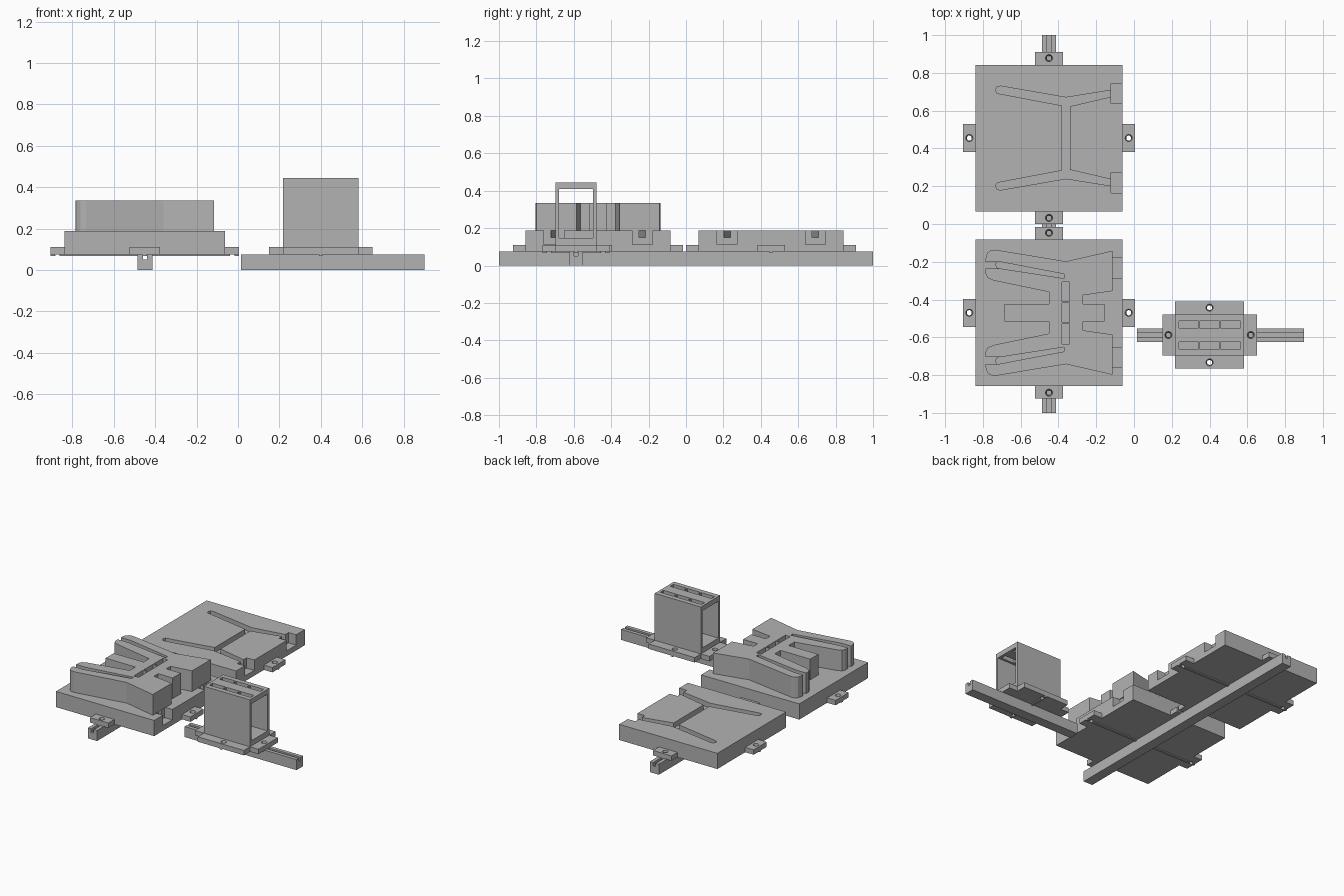
import bpy, bmesh

cube = bpy.data.objects.get("Cube")
if cube:
    bpy.data.objects.remove(cube, do_unlink=True)

grey = bpy.data.materials.new("plain grey")
grey.use_nodes = True
COLOR = (0.45, 0.45, 0.45, 1)
grey.diffuse_color = COLOR
grey.node_tree.nodes["Principled BSDF"].inputs["Base Color"].default_value = COLOR


def finish(name, bm):
    bmesh.ops.recalc_face_normals(bm, faces=bm.faces)
    mesh = bpy.data.meshes.new(name)
    bm.to_mesh(mesh)
    bm.free()
    mesh.materials.append(grey)
    ob = bpy.data.objects.new(name, mesh)
    bpy.context.collection.objects.link(ob)
    return ob


def prism(name, pts, z0, z1):
    bm = bmesh.new()
    face = bm.faces.new([bm.verts.new((x, y, z0)) for x, y in pts])
    top = bmesh.ops.extrude_face_region(bm, geom=[face])["geom"]
    verts = [v for v in top if isinstance(v, bmesh.types.BMVert)]
    bmesh.ops.translate(bm, vec=(0, 0, z1 - z0), verts=verts)
    return finish(name, bm)


def box(name, x0, x1, y0, y1, z0, z1):
    return prism(name, [(x0, y0), (x1, y0), (x1, y1), (x0, y1)], z0, z1)


def mirrored(half, cy):
    """Closed outline from its upper half, mirrored across y = cy."""
    return [(x, cy + v) for x, v in half] + [(x, cy - v) for x, v in reversed(half)]


def screw_hole(x, y):
    bm = bmesh.new()
    bmesh.ops.create_cone(bm, cap_ends=True, segments=24, radius1=0.011, radius2=0.021, depth=0.07)
    bmesh.ops.translate(bm, vec=(x, y, 0.09), verts=bm.verts)
    return finish("hole_cutter", bm)


def cut(ob, cutters):
    for c in cutters:
        mod = ob.modifiers.new("cut", "BOOLEAN")
        mod.operation = "DIFFERENCE"
        mod.solver = "EXACT"
        mod.object = c
    bpy.context.view_layer.update()
    graph = bpy.context.evaluated_depsgraph_get()
    mesh = bpy.data.meshes.new_from_object(ob.evaluated_get(graph))
    ob.modifiers.clear()
    ob.data = mesh
    for c in cutters:
        bpy.data.objects.remove(c, do_unlink=True)


RAIL_TOP, TAB_TOP, PLATE_TOP, BLOCK_TOP = 0.075, 0.11, 0.187, 0.335
GROOVE_Z = 0.15
CX = -0.45

# Slotted rails
long_rail = box("long_rail", CX - 0.036, CX + 0.036, -1, 1, 0, RAIL_TOP)
cut(long_rail, [box("slot", CX - 0.01, CX + 0.01, -1.1, 1.1, 0.05, 0.1)])
BY = -0.588
short_rail = box("short_rail", 0.015, 0.9, BY - 0.036, BY + 0.036, 0, RAIL_TOP)
cut(short_rail, [box("slot", 0, 1, BY - 0.01, BY + 0.01, 0.05, 0.1)])


def screw_tab(name, x0, x1, y0, y1, hx, hy):
    tab = box(name, x0, x1, y0, y1, RAIL_TOP, TAB_TOP)
    cut(tab, [screw_hole(hx, hy)])


def keys(name, x0, x1, y0, y1, cx, cy, holes):
    """Crossed guide ridges under a plate."""
    for axis, lim in (("x", (x0, x1, cy - 0.008, cy + 0.008)),
                      ("y", (cx - 0.008, cx + 0.008, y0, y1))):
        ridge = box(f"{name}_ridge_{axis}", *lim, 0.068, RAIL_TOP)
        cut(ridge, [screw_hole(*h) for h in holes])


# Y-ended groove, upper half
GROOVE = [(-0.339, 0.168), (-0.11, 0.221), (-0.11, 0.255), (-0.36, 0.215), (-0.705, 0.275),
          (-0.725, 0.272), (-0.733, 0.255), (-0.725, 0.237), (-0.382, 0.172)]


def mould_plate(name, cy):
    x0, x1, h = -0.838, -0.062, 0.388
    plate = box(name, x0, x1, cy - h, cy + h, RAIL_TOP, PLATE_TOP)
    cutters = [prism("groove", mirrored(GROOVE, cy), GROOVE_Z, 0.25)]
    for s in (-1, 1):
        a, b = sorted((cy + s * 0.183, cy + s * 0.29))
        cutters.append(box("pocket", -0.122, 0, a, b, 0.113, 0.25))
    cut(plate, cutters)
    # Screw tabs on all four sides
    holes = [(CX, cy + 0.423), (CX, cy - 0.423), (-0.872, cy), (-0.028, cy)]
    screw_tab(name + "_back_tab", CX - 0.073, CX + 0.073, cy + h, cy + 0.455, *holes[0])
    screw_tab(name + "_front_tab", CX - 0.073, CX + 0.073, cy - 0.455, cy - h, *holes[1])
    screw_tab(name + "_right_tab", -0.905, x0, cy - 0.074, cy + 0.074, *holes[2])
    screw_tab(name + "_left_tab", x1, 0.005, cy - 0.074, cy + 0.074, *holes[3])
    keys(name, -0.905, 0.005, cy - 0.455, cy + 0.455, CX, cy, holes)


FY = -0.47
mould_plate("front_plate", FY)
mould_plate("back_plate", 0.455)

# Raised block with fingers, slits in its arms and cells in its spine
BLOCK = [(-0.155, 0.046), (-0.27, 0.046), (-0.27, 0.093), (-0.115, 0.115), (-0.115, 0.328),
         (-0.36, 0.272), (-0.735, 0.334), (-0.76, 0.33), (-0.778, 0.315), (-0.785, 0.29),
         (-0.785, 0.205), (-0.774, 0.184), (-0.74, 0.17), (-0.45, 0.11), (-0.45, 0.046),
         (-0.685, 0.046)]
SLIT = [(-0.85, 0.27), (-0.71, 0.27), (-0.37, 0.205), (-0.37, 0.182), (-0.71, 0.235), (-0.85, 0.235)]
block = prism("raised_block", mirrored(BLOCK, FY), PLATE_TOP, BLOCK_TOP)
cutters = [prism("slit", [(x, FY + s * v) for x, v in SLIT], 0.1, 0.4) for s in (-1, 1)]
for i in (-1, 0, 1):
    y = FY + i * 0.112
    cutters.append(box("cell", -0.38, -0.342, y - 0.052, y + 0.052, 0.1, 0.4))
cut(block, cutters)

# Box station: base, tabs and open-ended slotted box
SX = 0.4
base = box("station_base", 0.15, 0.65, BY - 0.109, BY + 0.109, RAIL_TOP, TAB_TOP)
holes = [(SX, BY + 0.145), (SX, BY - 0.145), (0.182, BY), (0.618, BY)]
cut(base, [screw_hole(*h) for h in holes[2:]])
screw_tab("station_back_tab", 0.218, 0.583, BY + 0.109, BY + 0.178, *holes[0])
screw_tab("station_front_tab", 0.218, 0.583, BY - 0.178, BY - 0.109, *holes[1])
keys("station", 0.15, 0.65, BY - 0.178, BY + 0.178, SX, BY, holes)

station = box("station_box", 0.218, 0.583, BY - 0.109, BY + 0.109, TAB_TOP, 0.445)
cutters = [box("inside", 0, 1, BY - 0.09, BY + 0.09, 0.147, 0.41)]
for s in (-1, 1):
    for i in (-1, 0, 1):
        x, y = SX + i * 0.111, BY + s * 0.056
        cutters.append(box("cell", x - 0.052, x + 0.052, y - 0.018, y + 0.018, 0.38, 0.5))
cut(station, cutters)
